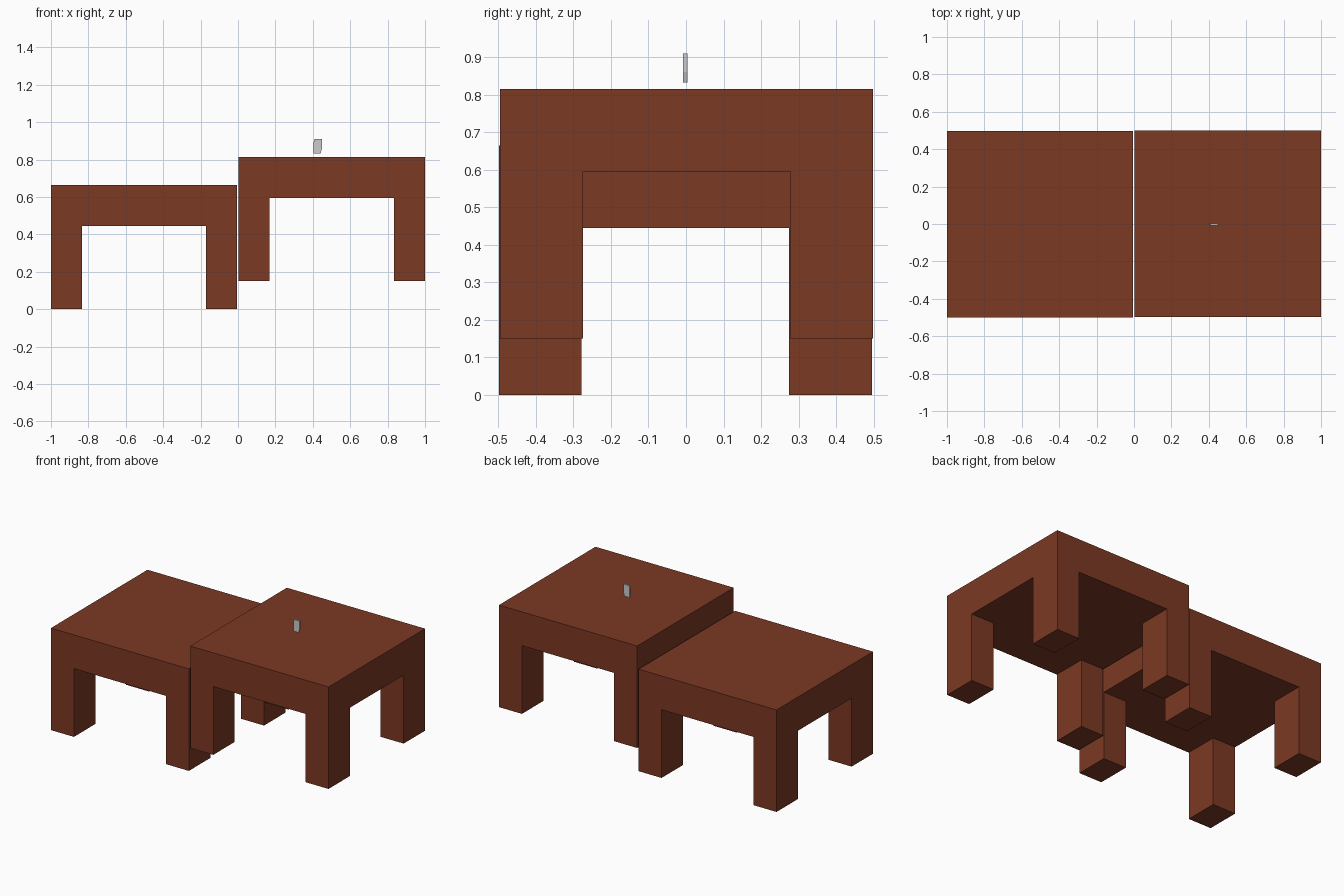
import bpy, bmesh
from mathutils import Matrix, Vector

if "Cube" in bpy.data.objects:
    bpy.data.objects.remove(bpy.data.objects["Cube"])

LEG_X, LEG_Y = 0.166, 0.221      # leg cross-section
SLAB, LEG_H = 0.22, 0.445        # top thickness, leg height

wood = bpy.data.materials.new("brown_wood")
wood.diffuse_color = (0.2, 0.041, 0.018, 1)
wood.use_nodes = True
wood.node_tree.nodes["Principled BSDF"].inputs["Base Color"].default_value = wood.diffuse_color


def finish(name, bm, mat=None):
    bmesh.ops.recalc_face_normals(bm, faces=bm.faces[:])
    mesh = bpy.data.meshes.new(name)
    bm.to_mesh(mesh)
    bm.free()
    if mat:
        mesh.materials.append(mat)
    obj = bpy.data.objects.new(name, mesh)
    bpy.context.collection.objects.link(obj)
    return obj


def table(name, location, width=0.995, depth=0.995):
    # Thick slab, sliced so the corner cells can be pulled down into legs
    bm = bmesh.new()
    bmesh.ops.create_cube(bm, size=1, matrix=Matrix.Translation((0, 0, LEG_H + SLAB / 2))
                          @ Matrix.Diagonal((width, depth, SLAB, 1)))
    cx, cy = width / 2 - LEG_X, depth / 2 - LEG_Y
    for s in (-1, 1):
        for co, no in (((s * cx, 0, 0), (1, 0, 0)), ((0, s * cy, 0), (0, 1, 0))):
            bmesh.ops.bisect_plane(bm, geom=bm.verts[:] + bm.edges[:] + bm.faces[:],
                                   plane_co=co, plane_no=no)
    bm.normal_update()
    corners = []
    for f in bm.faces:
        c = f.calc_center_median()
        if f.normal.z < -0.9 and abs(c.x) > cx and abs(c.y) > cy:
            corners.append(f)
    legs = bmesh.ops.extrude_discrete_faces(bm, faces=corners)["faces"]
    for f in legs:
        bmesh.ops.translate(bm, verts=f.verts[:], vec=Vector((0, 0, -LEG_H)))
    finish(name, bm, wood).location = location


# Two tables side by side, the right one raised
table("left_table", (-0.5025, -0.0015, 0))
table("right_table", (0.5015, 0.0015, 0.15), width=0.997)

# Small grey plate floating above the right table
bm = bmesh.new()
outline = [(0.404, 0.833), (0.442, 0.833), (0.449, 0.86),
           (0.449, 0.91), (0.409, 0.91), (0.404, 0.89)]
face = bm.faces.new([bm.verts.new((x, -0.008, z)) for x, z in outline])
plate = finish("small_plate", bm)
solid = plate.modifiers.new("thickness", 'SOLIDIFY')
solid.thickness = 0.011
solid.offset = 0
plate.location.y = 0.006
